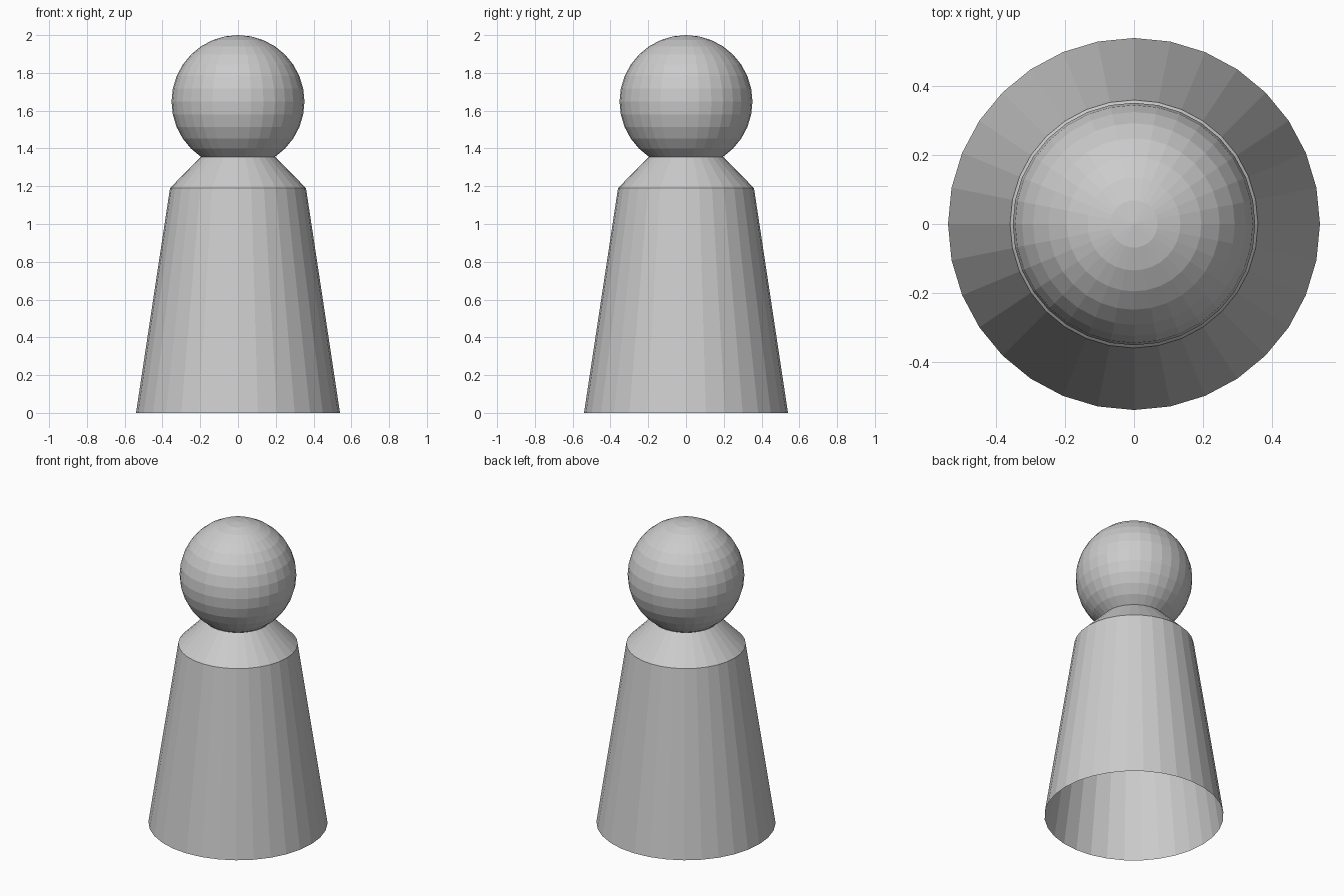
import bpy, bmesh
from math import cos, sin, tau

if "Cube" in bpy.data.objects:
    bpy.data.objects.remove(bpy.data.objects["Cube"])

SIDES = 32


def make_object(name, bm):
    bmesh.ops.recalc_face_normals(bm, faces=bm.faces)
    mesh = bpy.data.meshes.new(name)
    bm.to_mesh(mesh)
    bm.free()
    obj = bpy.data.objects.new(name, mesh)
    bpy.context.collection.objects.link(obj)
    return obj


# Tapered body with sloped shoulders, open at the base and under the head
bm = bmesh.new()
profile = [(0.54, 0.0), (0.36, 1.19), (0.198, 1.355)]
rings = [[bm.verts.new((r * cos(tau * i / SIDES), r * sin(tau * i / SIDES), z))
          for i in range(SIDES)] for r, z in profile]
for low, high in zip(rings, rings[1:]):
    for i in range(SIDES):
        j = (i + 1) % SIDES
        bm.faces.new((low[i], low[j], high[j], high[i]))
make_object("body", bm)

# Round faceted head
bm = bmesh.new()
bmesh.ops.create_uvsphere(bm, u_segments=SIDES, v_segments=16, radius=0.352)
head = make_object("head", bm)
head.location.z = 1.648
